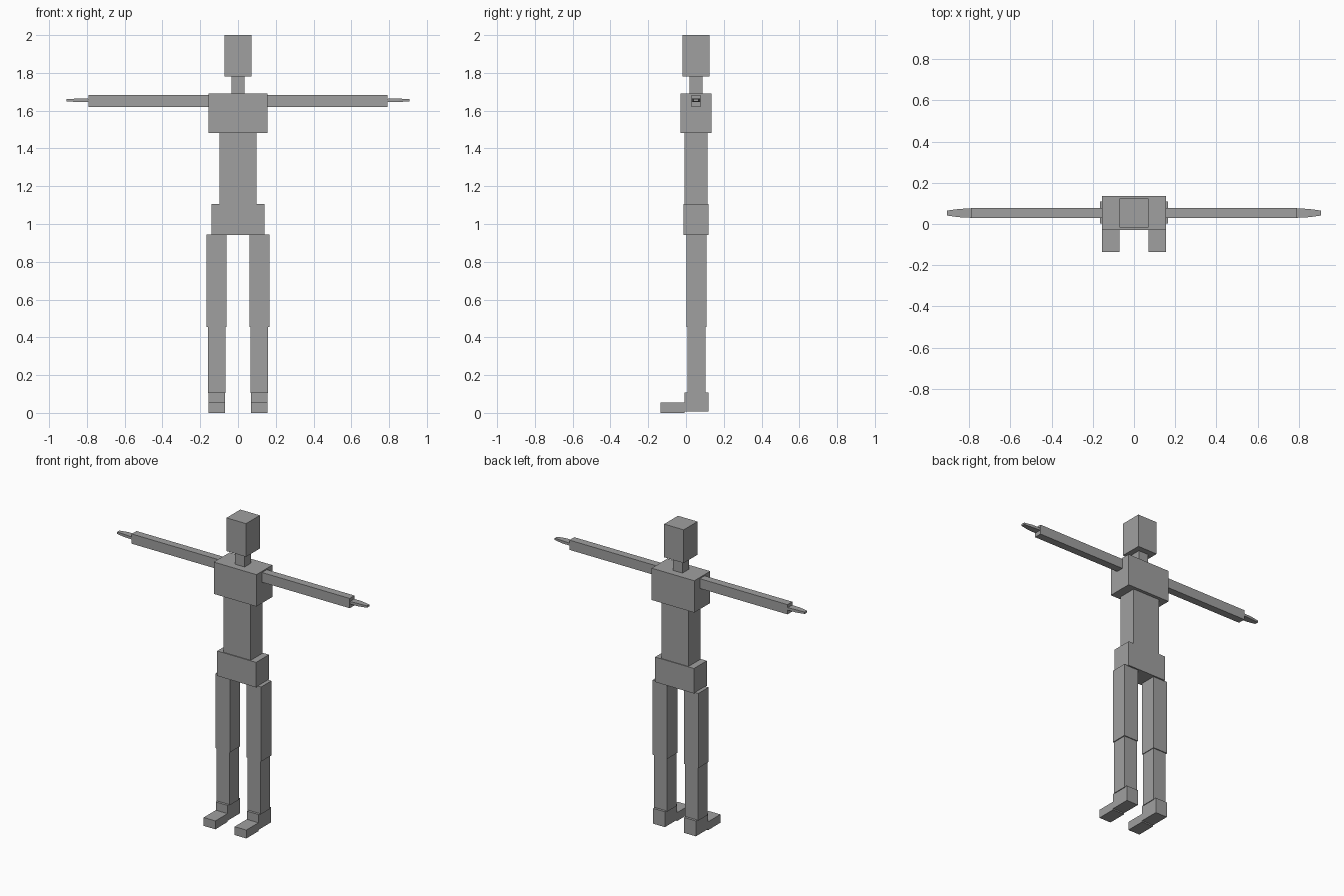
import bpy

cube = bpy.data.objects.get("Cube")
if cube:
    bpy.data.objects.remove(cube, do_unlink=True)

# Single plain colour
grey = bpy.data.materials.new("plain grey")
grey.use_nodes = True
colour = (0.35, 0.35, 0.35, 1)
grey.diffuse_color = colour
grey.node_tree.nodes["Principled BSDF"].inputs["Base Color"].default_value = colour


def loft(name, rings):
    """Closed solid through a list of four-cornered rings."""
    verts = [corner for ring in rings for corner in ring]
    faces = [(3, 2, 1, 0), tuple(range(len(verts) - 4, len(verts)))]
    for r in range(0, len(verts) - 4, 4):
        for i in range(4):
            j = (i + 1) % 4
            faces.append((r + i, r + j, r + j + 4, r + i + 4))
    mesh = bpy.data.meshes.new(name)
    mesh.from_pydata(verts, [], faces)
    mesh.materials.append(grey)
    obj = bpy.data.objects.new(name, mesh)
    bpy.context.collection.objects.link(obj)
    return obj


def box(name, x, y, z):
    """Block spanning the given (low, high) pairs."""
    return loft(name, [[(x[0], y[0], h), (x[1], y[0], h),
                        (x[1], y[1], h), (x[0], y[1], h)] for h in z])


def mirrored(obj):
    """Right-hand copy of a left part."""
    twin = obj.copy()
    twin.data = obj.data.copy()
    twin.name = obj.name.replace("left", "right")
    for v in twin.data.vertices:
        v.co.x = -v.co.x
    twin.data.flip_normals()
    bpy.context.collection.objects.link(twin)


# Head and trunk: half width, depth range, height range
for name, half, y, z in (
    ("head", 0.071, (-0.018, 0.125), (1.782, 2.0)),
    ("neck", 0.035, (0.018, 0.087), (1.69, 1.785)),
    ("chest", 0.155, (-0.03, 0.135), (1.483, 1.692)),
    ("abdomen", 0.098, (-0.008, 0.114), (1.1, 1.485)),
    ("pelvis", 0.141, (-0.014, 0.119), (0.942, 1.106)),
):
    box(name, (-half, half), y, z)

# Limbs, modelled on the left and mirrored
for name, x, y, z in (
    ("left_arm", (0.15, 0.792), (0.028, 0.078), (1.62, 1.684)),
    ("left_thigh", (0.06, 0.166), (0.003, 0.109), (0.455, 0.945)),
    ("left_shin", (0.065, 0.16), (0.007, 0.103), (0.105, 0.46)),
    ("left_heel", (0.07, 0.155), (-0.009, 0.119), (0.008, 0.109)),
    ("left_toes", (0.07, 0.155), (-0.135, -0.008), (0, 0.055)),
):
    mirrored(box(name, x, y, z))

# Flat tapering hand
hand_y, hand_z = 0.053, 1.655
rings = []
for x, w, h in ((0.79, 0.023, 0.008), (0.85, 0.02, 0.009), (0.908, 0.012, 0.006)):
    rings.append([(x, hand_y - w, hand_z - h), (x, hand_y + w, hand_z - h),
                  (x, hand_y + w, hand_z + h), (x, hand_y - w, hand_z + h)])
mirrored(loft("left_hand", rings))
